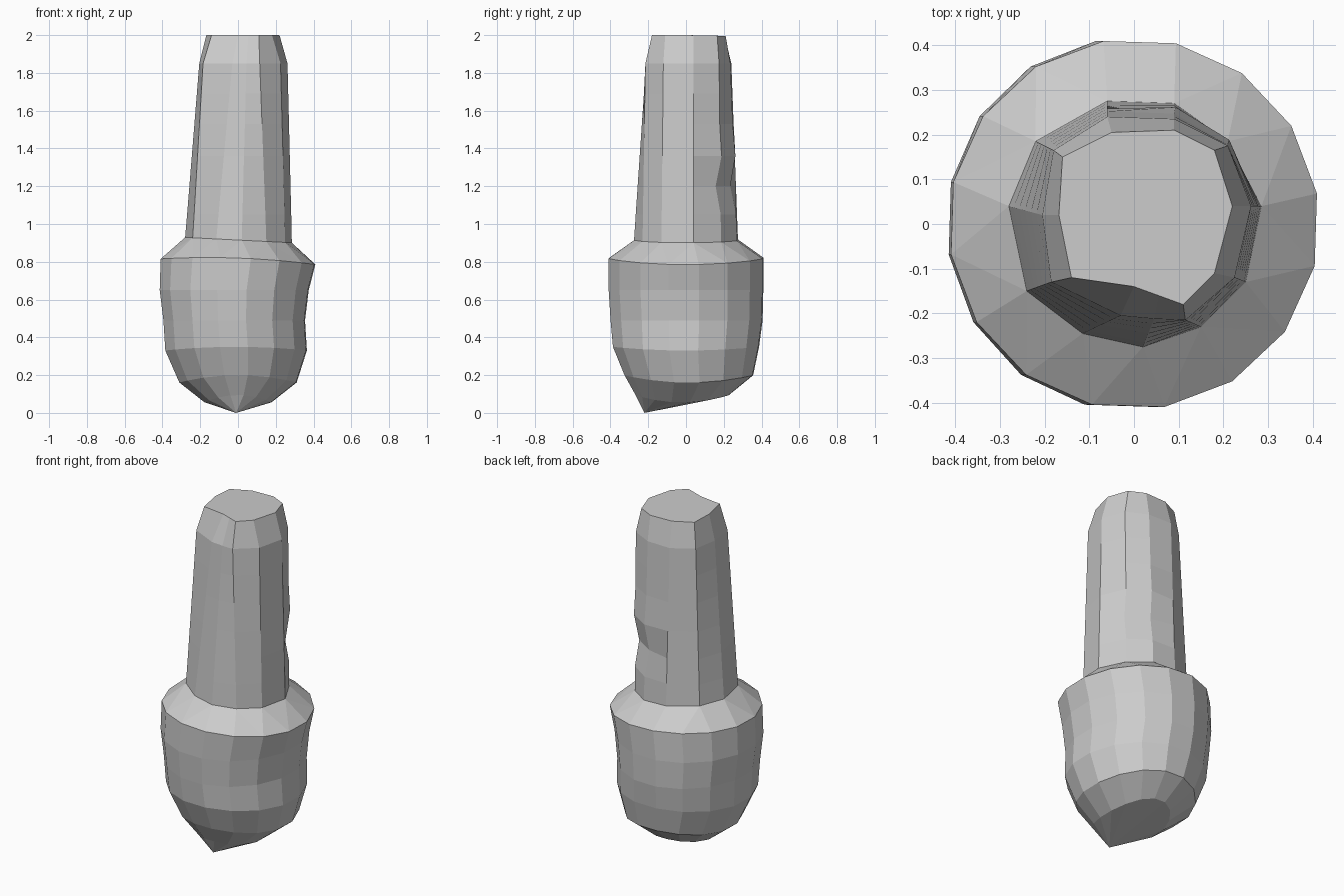
import bpy, bmesh
from math import cos, sin, pi, atan2

if "Cube" in bpy.data.objects:
    bpy.data.objects.remove(bpy.data.objects["Cube"])

# Stem outlines, counter-clockwise from the +x side
STEM_BASE = [(.285, .04), (.21, .185), (.09, .27), (-.06, .275), (-.22, .185), (-.28, .04),
             (-.24, -.15), (-.115, -.245), (.02, -.275), (.15, -.23), (.25, -.13)]
STEM_HIGH = [(.262, .04), (.21, .175), (.09, .235), (-.06, .24), (-.18, .165), (-.205, .02),
             (-.185, -.13), (-.03, -.205), (.045, -.212), (.115, -.215), (.225, -.12)]
STEM_TOP = [(.22, .04), (.18, .165), (.09, .21), (-.05, .205), (-.16, .15), (-.168, .02),
            (-.14, -.12), (0, -.14), (.055, -.16), (.11, -.18), (.18, -.11)]
SIDES = 16
START = 0.165


def base_ring():
    return [(x, y, .915 - .05 * x) for x, y in STEM_BASE]


def oval(z, rx, ry, cx=0, cy=0, tilt=0, wave=0):
    ring = []
    for i in range(SIDES):
        a = START + 2 * pi * i / SIDES
        ring.append((cx + rx * cos(a), cy + ry * sin(a), z + tilt * cos(a) + wave * sin(a) ** 2))
    return ring


def stitch(bm, lower, upper):
    """Join two rings around the axis; side counts may differ."""
    n, m = len(lower), len(upper)
    if n == m:
        for i in range(n):
            j = (i + 1) % n
            bm.faces.new((lower[i], lower[j], upper[j], upper[i]))
        return
    ang = lambda v: atan2(v.co.y, v.co.x) % (2 * pi)
    la = [ang(v) for v in lower] + [ang(lower[0]) + 2 * pi]
    ua = [ang(v) for v in upper] + [ang(upper[0]) + 2 * pi]
    i = j = 0
    while i < n or j < m:
        step_low = j == m or (i < n and la[i + 1] + la[i] <= ua[j + 1] + ua[j])
        if step_low:
            bm.faces.new((lower[i % n], lower[(i + 1) % n], upper[j % m]))
            i += 1
        else:
            bm.faces.new((lower[i % n], upper[(j + 1) % m], upper[j % m]))
            j += 1


def loft(name, rings, tip=None, cap=False):
    bm = bmesh.new()
    vs = [[bm.verts.new(p) for p in r] for r in rings]
    for lo, up in zip(vs, vs[1:]):
        stitch(bm, lo, up)
    if tip:
        t = bm.verts.new(tip)
        for i in range(len(vs[0])):
            bm.faces.new((t, vs[0][(i + 1) % len(vs[0])], vs[0][i]))
    if cap:
        bm.faces.new(vs[-1])
    bmesh.ops.recalc_face_normals(bm, faces=bm.faces)
    me = bpy.data.meshes.new(name)
    bm.to_mesh(me)
    bm.free()
    ob = bpy.data.objects.new(name, me)
    bpy.context.collection.objects.link(ob)
    return ob


# Rounded lower body with a sloping shoulder
loft("body", [
    oval(.055, .18, .25, 0, -.02, 0, .04),
    oval(.16, .315, .345, 0, .015, 0, .04),
    oval(.33, .38, .392, -.01, 0, 0, .02),
    oval(.49, .38, .408, -.02, .003),
    oval(.65, .40, .415, -.02, 0),
    oval(.80, .415, .415, 0, 0, -.015, .02),
    base_ring(),
], tip=(-.01, -.22, 0))

# Tapering faceted stem with a shallow notch at the back
rings = [base_ring()]
for z in (1.05, 1.2, 1.36, 1.53, 1.69, 1.85):
    t = (z - .92) / .93
    ring = [(a[0] + (b[0] - a[0]) * t, a[1] + (b[1] - a[1]) * t, z)
            for a, b in zip(STEM_BASE, STEM_HIGH)]
    shift = {1.2: -.025, 1.36: .008}.get(z, 0)
    for k in (1, 2):
        x, y, h = ring[k]
        ring[k] = (x + shift * .4, y + shift, h)
    rings.append(ring)
rings.append([(x, y, 2.0 - .02 * max(0, y)) for x, y in STEM_TOP])
loft("stem", rings, cap=True)
